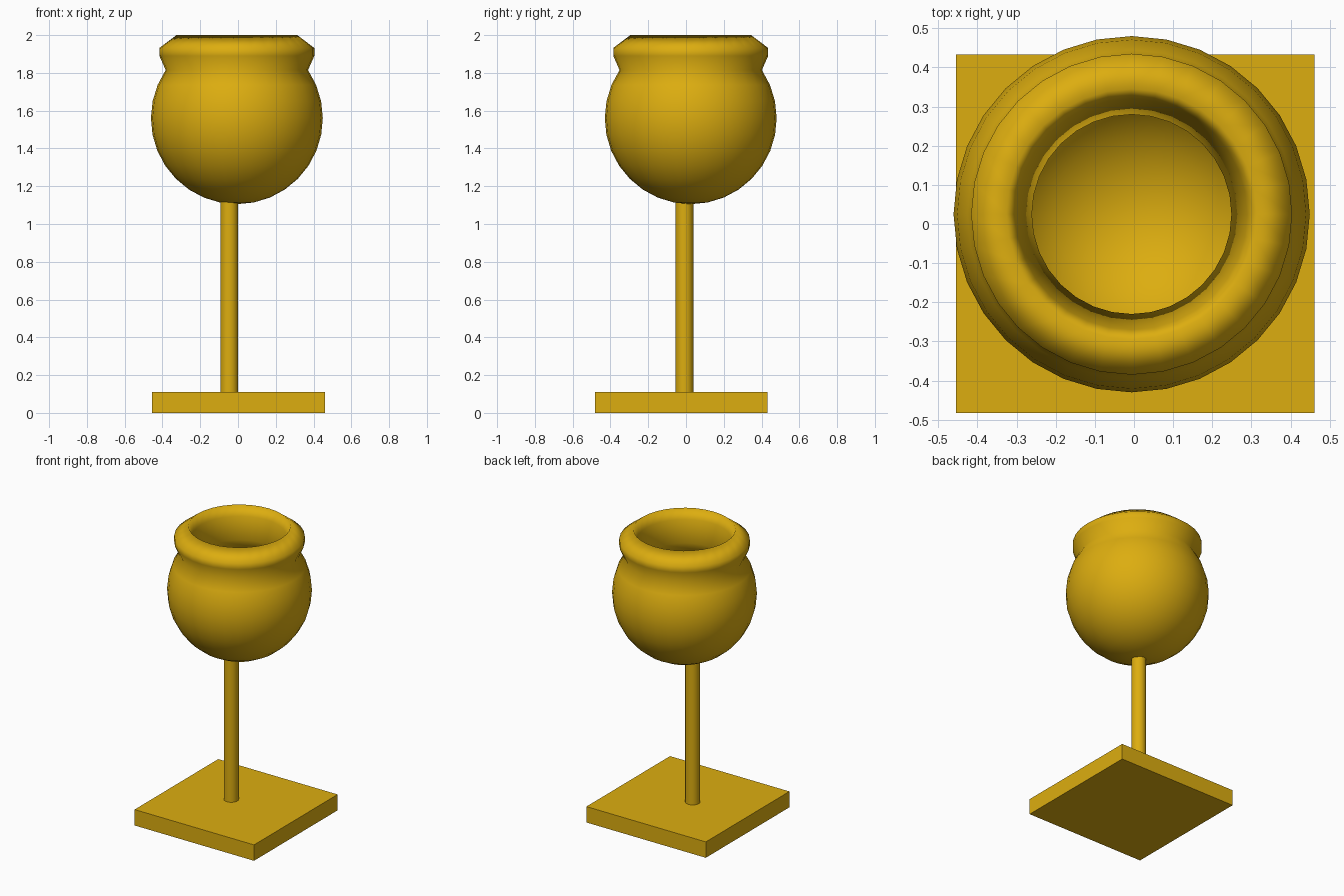
import bpy, bmesh, math

if "Cube" in bpy.data.objects:
    bpy.data.objects.remove(bpy.data.objects["Cube"])

gold = bpy.data.materials.new("gold")
gold.diffuse_color = (0.72, 0.42, 0.005, 1)
gold.use_nodes = True
gold.node_tree.nodes["Principled BSDF"].inputs["Base Color"].default_value = gold.diffuse_color


def lathe(name, profile, center, segments=32):
    """Spin an (r, z) profile around a vertical axis."""
    bm = bmesh.new()
    verts = [bm.verts.new((r, 0, z)) for r, z in profile]
    edges = [bm.edges.new(pair) for pair in zip(verts, verts[1:])]
    bmesh.ops.spin(bm, geom=verts + edges, cent=(0, 0, 0), axis=(0, 0, 1),
                   angle=2 * math.pi, steps=segments, use_duplicate=False)
    bmesh.ops.remove_doubles(bm, verts=bm.verts, dist=1e-4)
    bmesh.ops.recalc_face_normals(bm, faces=bm.faces)
    for f in bm.faces:
        f.smooth = True
    mesh = bpy.data.meshes.new(name)
    bm.to_mesh(mesh)
    bm.free()
    obj = bpy.data.objects.new(name, mesh)
    obj.location = (*center, 0)
    obj.data.materials.append(gold)
    bpy.context.collection.objects.link(obj)
    return obj


def arc(radius, z_end, steps=11, zc=1.56):
    """Sphere profile from the bottom pole up to height z_end."""
    end = math.acos((zc - z_end) / radius)
    return [(radius * math.sin(end * i / steps), zc - radius * math.cos(end * i / steps))
            for i in range(steps + 1)]


# Hollow round bowl with a flared, slanted lip
outer = arc(0.455, 1.815)
inner = arc(0.34, 1.785)
lip = [(0.41, 1.89), (0.41, 1.932), (0.32, 2.0), (0.295, 1.93)]
lathe("bowl", outer + lip + inner[::-1], (-0.006, 0.025))

# Slim round stem
bpy.ops.mesh.primitive_cylinder_add(vertices=32, radius=0.047, depth=1.06,
                                    location=(-0.046, -0.008, 0.60))
stem = bpy.context.object
stem.name = "stem"
stem.data.materials.append(gold)
bpy.ops.object.shade_smooth_by_angle(angle=math.radians(40))

# Square base plate
bpy.ops.mesh.primitive_cube_add(size=1, location=(0.003, -0.025, 0.055))
base = bpy.context.object
base.name = "base"
base.scale = (0.915, 0.915, 0.11)
base.data.materials.append(gold)
